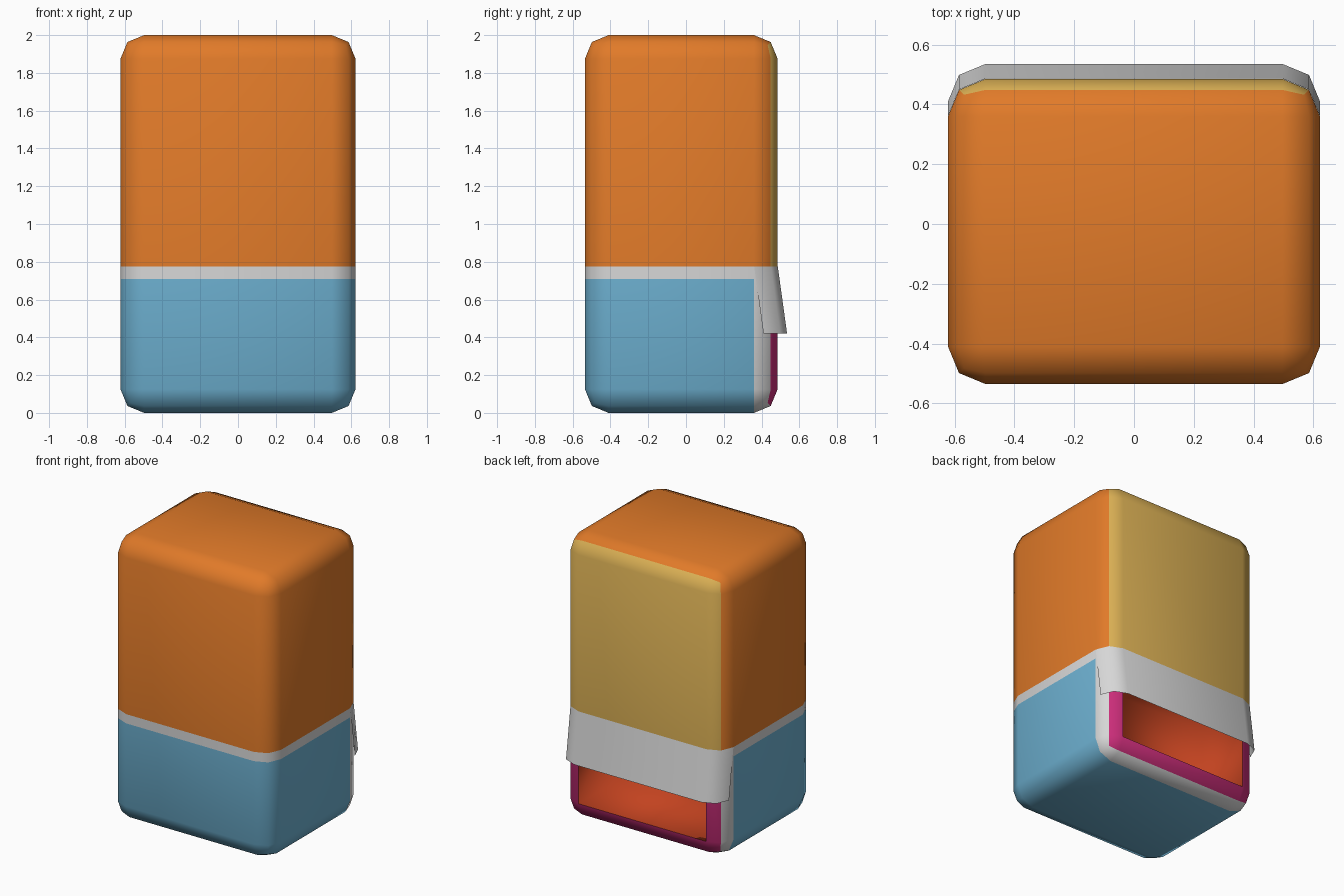
import bpy, bmesh
from mathutils import Vector

if "Cube" in bpy.data.objects:
    bpy.data.objects.remove(bpy.data.objects["Cube"])

HX, Y0, Y1, R = 0.622, -0.535, 0.485, 0.125   # half width, front, back, corner radius
BAND_LO, BAND_HI = 0.71, 0.775                # pale waist band


def material(name, rgb):
    m = bpy.data.materials.new(name)
    m.diffuse_color = (*rgb, 1)
    m.use_nodes = True
    m.node_tree.nodes["Principled BSDF"].inputs["Base Color"].default_value = m.diffuse_color
    return m


orange = material("orange", (0.75, 0.195, 0.022))
blue = material("sky_blue", (0.155, 0.44, 0.64))
white = material("pale_grey", (0.68, 0.68, 0.68))
tan = material("tan", (0.70, 0.43, 0.089))
magenta = material("magenta", (0.60, 0.027, 0.195))
red = material("brick_red", (0.54, 0.055, 0.014))


def finish(bm, name, mats):
    for f in bm.faces:
        f.smooth = True
    mesh = bpy.data.meshes.new(name)
    bm.to_mesh(mesh)
    bm.free()
    for m in mats:
        mesh.materials.append(m)
    ob = bpy.data.objects.new(name, mesh)
    bpy.context.collection.objects.link(ob)
    return ob


def box(x, y0, y1, z0, z1):
    bm = bmesh.new()
    bmesh.ops.create_cube(bm, size=1)
    for v in bm.verts:
        v.co = Vector((2 * x * v.co.x,
                       y0 + (y1 - y0) * (v.co.y + 0.5),
                       z0 + (z1 - z0) * (v.co.z + 0.5)))
    return bm


# Body: rounded box, cut at the band, coloured by height and depth
bm = box(HX, Y0, Y1, 0, 2)
bmesh.ops.bevel(bm, geom=bm.edges[:], offset=R, segments=2, profile=0.5, affect='EDGES')
for z in (BAND_LO, BAND_HI):
    bmesh.ops.bisect_plane(bm, geom=bm.verts[:] + bm.edges[:] + bm.faces[:],
                           plane_co=(0, 0, z), plane_no=(0, 0, 1))
doorway = []
for f in bm.faces:
    c = sum((v.co for v in f.verts), Vector()) / len(f.verts)
    if c.z > BAND_HI:
        f.material_index = 3 if c.y > 0.445 else 0
    elif c.z > BAND_LO:
        f.material_index = 2
    elif c.y > 0.445:
        f.material_index = 4
        if c.y > Y1 - 0.003 and c.z > R:
            doorway.append(f)
    else:
        f.material_index = 2 if c.y > Y1 - R + 0.001 else 1
bmesh.ops.delete(bm, geom=doorway, context='FACES')
finish(bm, "body", [orange, blue, white, tan, magenta])

# Pocket: recess behind the back opening, faces turned inward
bm = box(HX - R, Y1 - 0.4, Y1, R, BAND_LO)
bm.normal_update()
bmesh.ops.delete(bm, geom=[f for f in bm.faces if f.normal.y > 0.9], context='FACES')
bmesh.ops.reverse_faces(bm, faces=bm.faces[:])
finish(bm, "back_pocket", [red])

# Flap: thin sheet hinged at the band and swung outward
k = R * 0.293
half = [(HX, Y1 - R), (HX - k, Y1 - k), (HX - R, Y1)]
outline = half + [(-x, y) for x, y in reversed(half)]
bm = bmesh.new()
rows = [[bm.verts.new((x, y + dy, z)) for x, y in outline]
        for z, dy in ((BAND_HI, 0.001), (0.42, 0.05))]
for i in range(len(outline) - 1):
    bm.faces.new((rows[0][i], rows[0][i + 1], rows[1][i + 1], rows[1][i]))
bmesh.ops.recalc_face_normals(bm, faces=bm.faces[:])
bm.normal_update()
if sum(f.normal.y for f in bm.faces) < 0:
    bmesh.ops.reverse_faces(bm, faces=bm.faces[:])
finish(bm, "back_flap", [white])
